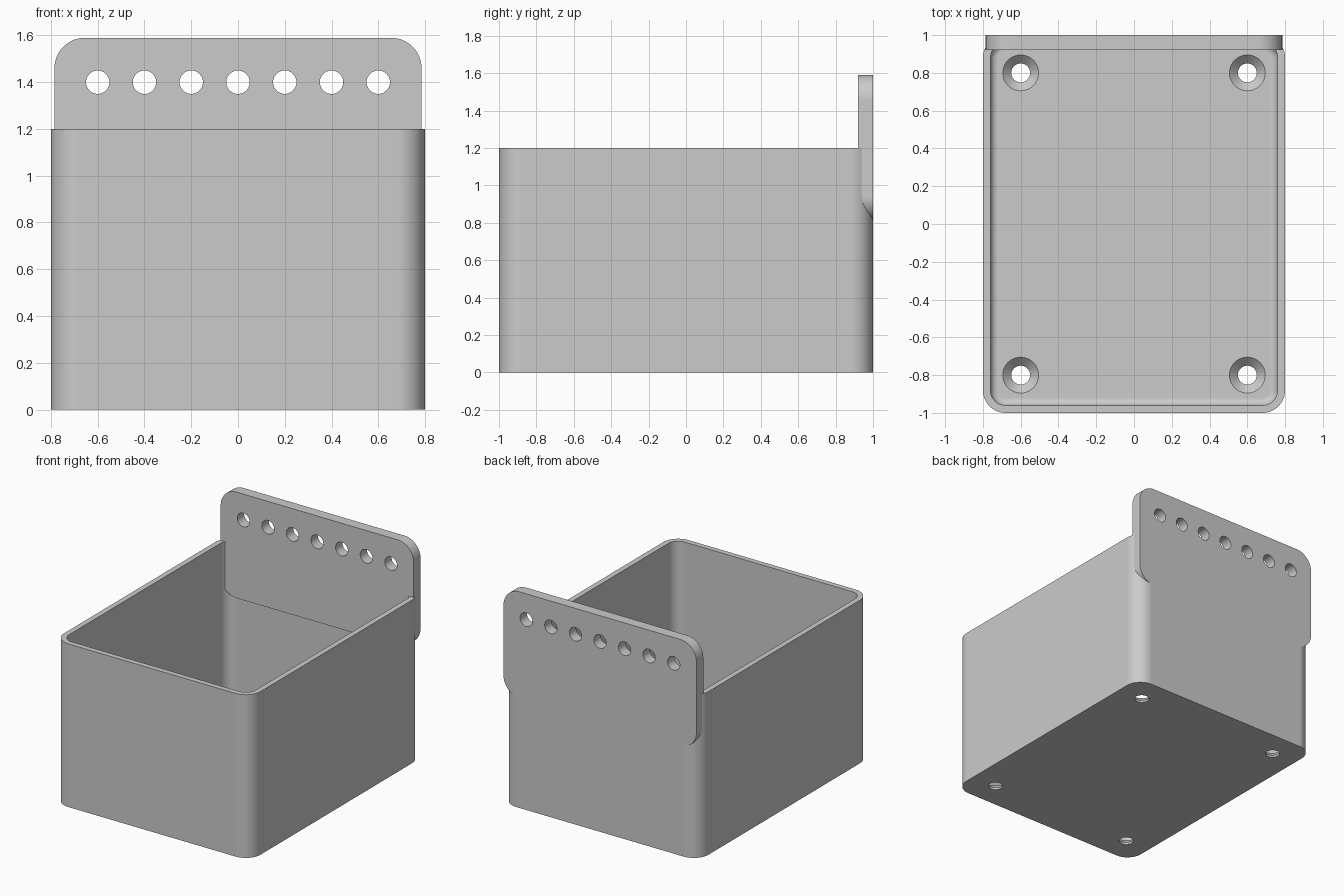
import bpy
import bmesh
from math import cos, sin, pi, radians
from mathutils import Matrix

WALL, FLOOR, HEIGHT = 0.04, 0.06, 1.2

cube = bpy.data.objects.get("Cube")
if cube:
    bpy.data.objects.remove(cube, do_unlink=True)

gray = bpy.data.materials.new("plain gray")
gray.use_nodes = True
gray.diffuse_color = (0.6, 0.6, 0.6, 1)
gray.node_tree.nodes["Principled BSDF"].inputs["Base Color"].default_value = (0.6, 0.6, 0.6, 1)


def finish(name, bm):
    bmesh.ops.recalc_face_normals(bm, faces=bm.faces)
    mesh = bpy.data.meshes.new(name)
    bm.to_mesh(mesh)
    bm.free()
    mesh.materials.append(gray)
    obj = bpy.data.objects.new(name, mesh)
    bpy.context.collection.objects.link(obj)
    return obj


def rounded_slab(half_w, half_h, radius, depth, steps=12):
    """Rounded rectangle in XY, extruded upwards from z = 0."""
    bm = bmesh.new()
    ring = []
    for i, (sx, sy) in enumerate([(1, 1), (-1, 1), (-1, -1), (1, -1)]):
        for k in range(steps + 1):
            a = (i + k / steps) * pi / 2
            ring.append(bm.verts.new((sx * (half_w - radius) + radius * cos(a),
                                      sy * (half_h - radius) + radius * sin(a), 0)))
    base = bm.faces.new(ring)
    top = bmesh.ops.extrude_face_region(bm, geom=[base])["geom"]
    bmesh.ops.translate(bm, verts=[v for v in top if isinstance(v, bmesh.types.BMVert)],
                        vec=(0, 0, depth))
    return bm


def add_cone(bm, x, y, z0, z1, r0, r1):
    bmesh.ops.create_cone(bm, cap_ends=True, segments=40, radius1=r0, radius2=r1,
                          depth=z1 - z0, matrix=Matrix.Translation((x, y, (z0 + z1) / 2)))


def select_only(obj):
    bpy.ops.object.select_all(action="DESELECT")
    obj.select_set(True)
    bpy.context.view_layer.objects.active = obj


def cut(obj, cutter):
    mod = obj.modifiers.new("cut", "BOOLEAN")
    mod.operation = "DIFFERENCE"
    mod.solver = "EXACT"
    mod.object = cutter
    select_only(obj)
    bpy.ops.object.modifier_apply(modifier=mod.name)
    bpy.data.objects.remove(cutter, do_unlink=True)


def smooth(obj):
    select_only(obj)
    bpy.ops.object.shade_smooth_by_angle(angle=radians(30))
    mod = obj.modifiers.new("flat panels", "WEIGHTED_NORMAL")
    mod.keep_sharp = True


# Open bin with a hollow whose floor edge is filleted
bin_body = finish("bin_body", rounded_slab(0.8, 1, 0.12, HEIGHT))
bm = rounded_slab(0.8 - WALL, 1 - WALL, 0.12 - WALL, HEIGHT)
low = [e for e in bm.edges if all(v.co.z < 0.001 for v in e.verts)]
bmesh.ops.bevel(bm, geom=low, offset=0.04, segments=6, profile=0.5, affect="EDGES")
bmesh.ops.translate(bm, verts=bm.verts, vec=(0, 0, FLOOR))
cut(bin_body, finish("hollow_cutter", bm))

# Countersunk screw holes in the floor
for x in (-0.6, 0.6):
    for y in (-0.8, 0.8):
        bm = bmesh.new()
        add_cone(bm, x, y, -0.1, FLOOR + 0.1, 0.05, 0.05)
        cut(bin_body, finish("screw_cutter", bm))
        bm = bmesh.new()
        add_cone(bm, x, y, FLOOR - 0.05, FLOOR + 0.005, 0.045, 0.1)
        cut(bin_body, finish("sink_cutter", bm))
smooth(bin_body)

# Rounded hanging plate with a row of holes, stood upright at the back
hanging_plate = finish("hanging_plate", rounded_slab(0.785, 0.39, 0.13, 0.08))
bm = bmesh.new()
for i in range(-3, 4):
    add_cone(bm, i * 0.2, 0.2, -0.1, 0.2, 0.05, 0.05)
cut(hanging_plate, finish("hole_cutter", bm))
hanging_plate.data.transform(Matrix.Translation((0, 1, HEIGHT)) @ Matrix.Rotation(pi / 2, 4, "X"))
smooth(hanging_plate)
